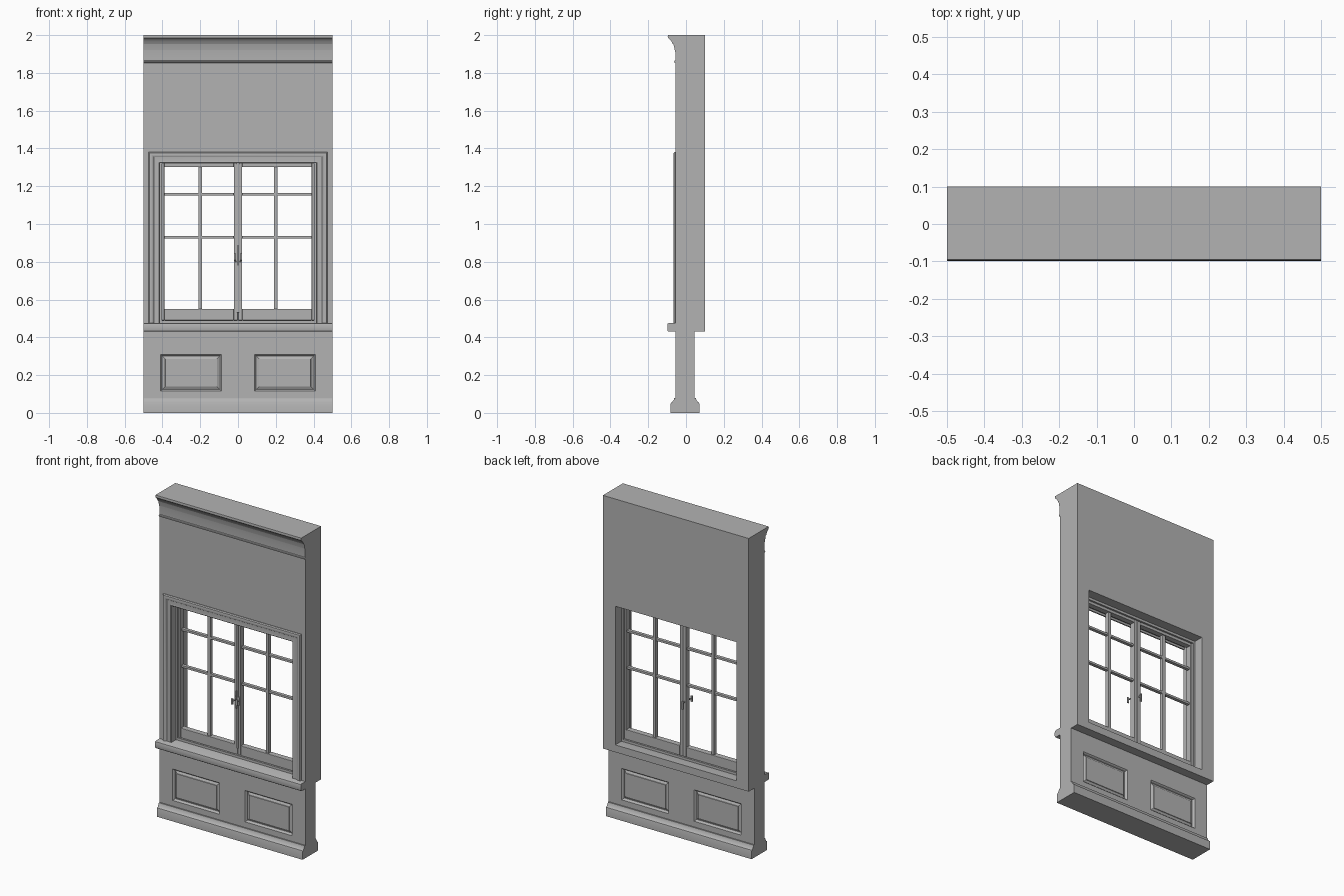
import bpy, bmesh
from mathutils import Vector

if "Cube" in bpy.data.objects:
    bpy.data.objects.remove(bpy.data.objects["Cube"])

grey = bpy.data.materials.new("plain grey")
grey.use_nodes = True
grey.diffuse_color = (0.45, 0.45, 0.45, 1)
grey.node_tree.nodes["Principled BSDF"].inputs["Base Color"].default_value = grey.diffuse_color


def finish(name, bm, smooth=False):
    bmesh.ops.recalc_face_normals(bm, faces=bm.faces)
    mesh = bpy.data.meshes.new(name)
    bm.to_mesh(mesh)
    bm.free()
    mesh.materials.append(grey)
    obj = bpy.data.objects.new(name, mesh)
    bpy.context.collection.objects.link(obj)
    if smooth:
        bpy.ops.object.select_all(action="DESELECT")
        obj.select_set(True)
        bpy.context.view_layer.objects.active = obj
        bpy.ops.object.shade_smooth_by_angle(angle=0.6)
    return obj


def box(name, x, y, z, bevel=0):
    """Box from (min, max) pairs, with optional softened edges."""
    bm = bmesh.new()
    bmesh.ops.create_cube(bm, size=1)
    for v in bm.verts:
        v.co = [(a + b) / 2 + c * (b - a) for c, (a, b) in zip(v.co, (x, y, z))]
    if bevel:
        bmesh.ops.bevel(bm, geom=bm.edges[:], offset=bevel, segments=2, affect="EDGES", profile=0.5)
    return finish(name, bm)


def moulding(name, profile, half=0.5, smooth=True):
    """Closed (y, z) profile run along x."""
    bm = bmesh.new()
    face = bm.faces.new([bm.verts.new((-half, y, z)) for y, z in profile])
    ext = bmesh.ops.extrude_face_region(bm, geom=[face])
    for v in ext["geom"]:
        if isinstance(v, bmesh.types.BMVert):
            v.co.x = half
    return finish(name, bm, smooth)


def wall(name, xs, zs, y0, y1, hole=None, panels=()):
    """Slab split into cells; one cell may be open, others become raised panels."""
    bm = bmesh.new()
    verts = [[bm.verts.new((x, y0, z)) for x in xs] for z in zs]
    for r in range(len(zs) - 1):
        for c in range(len(xs) - 1):
            if (c, r) != hole:
                bm.faces.new((verts[r][c], verts[r][c + 1], verts[r + 1][c + 1], verts[r + 1][c]))
    ext = bmesh.ops.extrude_face_region(bm, geom=bm.faces[:])
    for v in ext["geom"]:
        if isinstance(v, bmesh.types.BMVert):
            v.co.y = y1
    bmesh.ops.recalc_face_normals(bm, faces=bm.faces)
    fields = []
    for c, r in panels:
        mid = Vector(((xs[c] + xs[c + 1]) / 2, 0, (zs[r] + zs[r + 1]) / 2))
        for f in bm.faces:
            m = f.calc_center_median()
            if abs(f.normal.y) > 0.9 and abs(m.x - mid.x) < 0.01 and abs(m.z - mid.z) < 0.01:
                fields.append(f)
    # Rounded drop, flat channel, then a sloped rise to the field
    for thick, depth in ((0.007, -0.005), (0.005, -0.009), (0.004, 0), (0.018, 0.007), (0.002, 0.003)):
        if fields:
            bmesh.ops.inset_individual(bm, faces=fields, thickness=thick, depth=depth)
    return finish(name, bm)


# Wall slabs
wall("upper_wall", (-0.5, -0.415, 0.415, 0.5), (0.475, 1.335, 2), -0.055, 0.1, hole=(1, 0))
wall("lower_wall", (-0.5, -0.41, -0.087, 0.087, 0.41, 0.5), (0, 0.115, 0.31, 0.43), -0.055, 0.045,
     panels=((1, 1), (3, 1)))

# Horizontal mouldings
moulding("cornice", [(-0.05, 2), (-0.095, 2), (-0.097, 1.992), (-0.095, 1.984), (-0.088, 1.98),
                     (-0.078, 1.968), (-0.07, 1.953), (-0.067, 1.953), (-0.063, 1.938),
                     (-0.06, 1.922), (-0.058, 1.922), (-0.056, 1.9), (-0.0555, 1.866),
                     (-0.061, 1.864), (-0.063, 1.859), (-0.061, 1.854), (-0.05, 1.851)])
moulding("window_sill", [(0.1, 0.43), (0.1, 0.475), (-0.092, 0.475), (-0.097, 0.472), (-0.099, 0.464),
                         (-0.099, 0.442), (-0.097, 0.434), (-0.092, 0.43)])
for side, face_y in (("front", -0.055), ("back", 0.045)):
    s = -1 if side == "front" else 1
    steps = [(-0.01, 0), (0.026, 0), (0.026, 0.048), (0.024, 0.054), (0.017, 0.058),
             (0.014, 0.064), (0.008, 0.072), (0.007, 0.08), (-0.01, 0.08)]
    moulding(side + "_skirting", [(face_y + s * d, z) for d, z in steps])

# Mitred casing: (outward offset, projection) swept up, across and down
casing = [(0, -0.004), (0, 0.004), (0.004, 0.007), (0.01, 0.004), (0.032, 0.005), (0.036, 0.009),
          (0.046, 0.012), (0.055, 0.01), (0.06, 0.004), (0.06, -0.004)]
bm = bmesh.new()
rows = []
for sx, top in ((-1, False), (-1, True), (1, True), (1, False)):
    rows.append([bm.verts.new((sx * (0.414 + o), -0.055 - p, 1.322 + o if top else 0.475))
                 for o, p in casing])
for a, b in zip(rows, rows[1:]):
    for i in range(len(casing)):
        j = (i + 1) % len(casing)
        bm.faces.new((a[i], a[j], b[j], b[i]))
bm.faces.new(rows[0])
bm.faces.new(rows[-1])
finish("window_casing", bm, True)

# Fixed frame inside the opening
for s, side in ((-1, "right"), (1, "left")):
    box(side + "_jamb", sorted((s * 0.403, s * 0.416)), (-0.015, 0.04), (0.475, 1.335))
box("head_jamb", (-0.403, 0.403), (-0.015, 0.04), (1.32, 1.335))
box("bottom_jamb", (-0.403, 0.403), (-0.015, 0.04), (0.475, 0.49))

# Two casements with glazing bars
depth = (-0.005, 0.03)
for s, side in ((-1, "right"), (1, "left")):
    def part(name, x0, x1, y, z):
        box(side + name, sorted((s * x0, s * x1)), y, z, 0.002)
    part("_outer_stile", 0.39, 0.403, depth, (0.49, 1.32))
    part("_inner_stile", 0.001, 0.022, depth, (0.49, 1.32))
    part("_top_rail", 0.022, 0.39, depth, (1.302, 1.32))
    part("_bottom_rail", 0.022, 0.39, depth, (0.49, 0.55))
    part("_upright_bar", 0.19, 0.21, (0, 0.025), (0.55, 1.302))
    for i, z in enumerate((0.93, 1.158)):
        part("_cross_bar_%d" % i, 0.022, 0.39, (0.002, 0.023), (z - 0.007, z + 0.007))
    # Lever handles beside the closing line
    part("_handle_plate", 0.007, 0.018, (-0.011, -0.004), (0.8, 0.85))
    part("_handle_stem", 0.01, 0.016, (-0.032, -0.008), (0.825, 0.833))
    part("_handle_lever", 0.01, 0.022, (-0.038, -0.03), (0.808, 0.845))
box("closing_strip", (-0.008, 0.008), (-0.012, 0.0), (0.53, 1.32), 0.003)
box("bolt_rod", (-0.003, 0.003), (-0.02, -0.01), (0.78, 0.89), 0.001)
box("back_handle_stem", (-0.014, -0.008), (0.028, 0.048), (0.825, 0.833), 0.001)
box("back_handle_lever", (-0.016, -0.006), (0.046, 0.054), (0.79, 0.84), 0.002)
